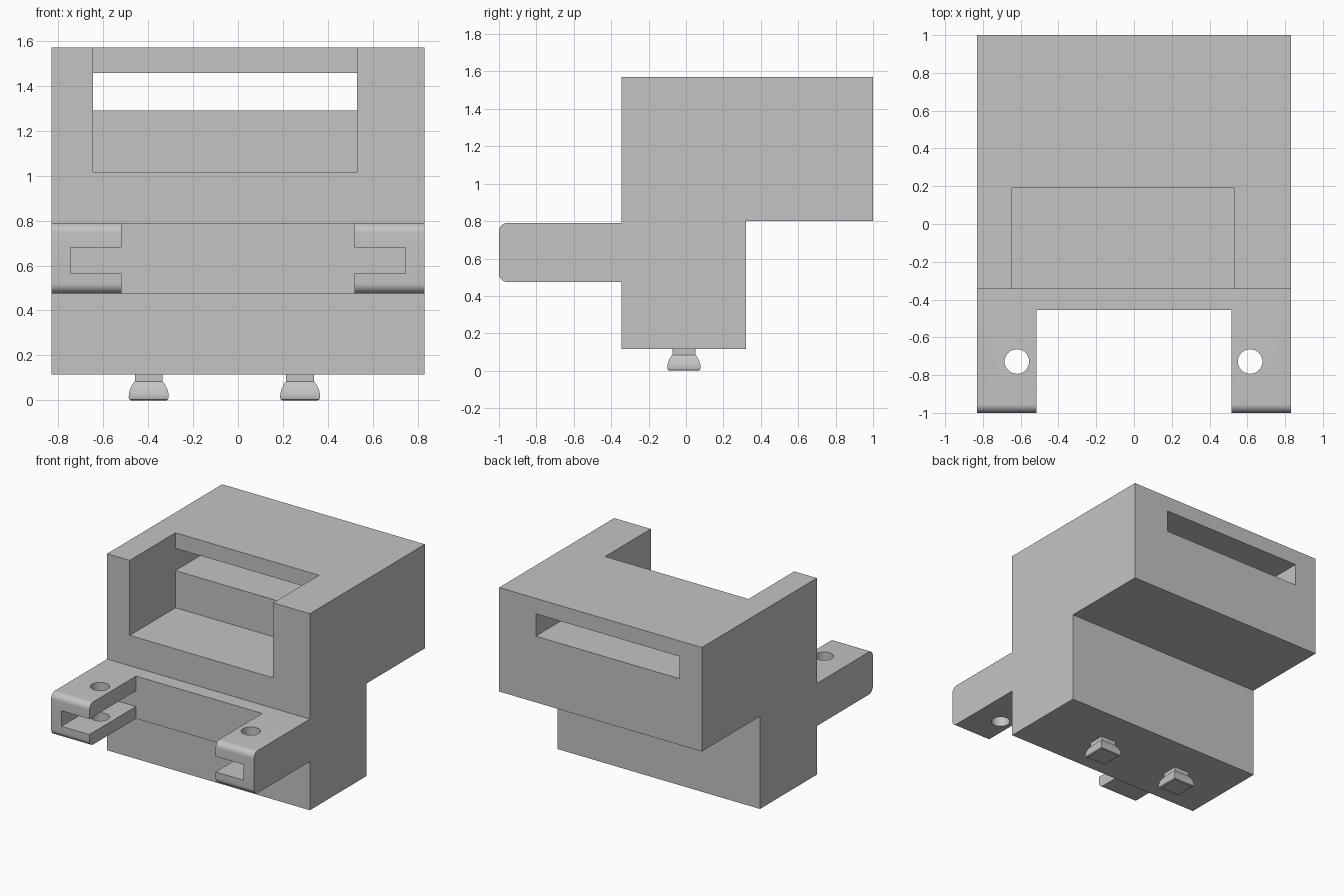
import bpy
import bmesh
from math import pi, sin, cos
from mathutils import Vector, Matrix

cube = bpy.data.objects.get("Cube")
if cube:
    bpy.data.objects.remove(cube, do_unlink=True)

grey = bpy.data.materials.new("plain grey")
grey.use_nodes = True
grey.diffuse_color = (0.55, 0.55, 0.55, 1)
shader = next(n for n in grey.node_tree.nodes if n.type == 'BSDF_PRINCIPLED')
shader.inputs["Base Color"].default_value = grey.diffuse_color


def make_object(name, bm):
    bmesh.ops.recalc_face_normals(bm, faces=bm.faces)
    mesh = bpy.data.meshes.new(name)
    bm.to_mesh(mesh)
    bm.free()
    mesh.materials.append(grey)
    obj = bpy.data.objects.new(name, mesh)
    bpy.context.collection.objects.link(obj)
    return obj


def prism(name, axis, profile, low, high):
    """Extrude a closed profile along x (profile is y, z) or y (profile is x, z)."""
    def place(p, d):
        return Vector((d, *p)) if axis == 'x' else Vector((p[0], d, p[1]))
    bm = bmesh.new()
    face = bm.faces.new([bm.verts.new(place(p, low)) for p in profile])
    out = bmesh.ops.extrude_face_region(bm, geom=[face])
    verts = [g for g in out["geom"] if isinstance(g, bmesh.types.BMVert)]
    bmesh.ops.translate(bm, verts=verts, vec=place((0, 0), high - low))
    return make_object(name, bm)


def cut(target, cutter):
    cutter.hide_render = True
    mod = target.modifiers.new("cut", 'BOOLEAN')
    mod.operation = 'DIFFERENCE'
    mod.solver = 'EXACT'
    mod.object = cutter
    bpy.context.view_layer.objects.active = target
    bpy.ops.object.modifier_apply(modifier=mod.name)
    bpy.data.objects.remove(cutter, do_unlink=True)


def smooth(obj):
    bpy.ops.object.select_all(action='DESELECT')
    obj.select_set(True)
    bpy.context.view_layer.objects.active = obj
    bpy.ops.object.shade_smooth_by_angle(angle=pi / 6)


# Body: one side profile with the overhanging rear and the rounded front arms
front, base, top = -0.345, 0.115, 1.57
arm_low, arm_high, radius, steps = 0.475, 0.79, 0.045, 8
quarter = [pi / 2 * i / steps for i in range(steps + 1)]
nose = [(-1 + radius * (1 - sin(a)), arm_high - radius * (1 - cos(a))) for a in quarter]
nose += [(-1 + radius * (1 - cos(a)), arm_low + radius * (1 - sin(a))) for a in quarter]
profile = [(front, base), (0.32, base), (0.32, 0.8), (1, 0.8), (1, top),
           (front, top), (front, arm_high), *nose, (front, arm_low)]
body = prism("body", 'x', profile, -0.83, 0.83)

# Open front pocket with the slot running out through the back
pocket = [(-0.6, 1.015), (0.19, 1.015), (0.19, 1.29), (1.2, 1.29),
          (1.2, 1.455), (0.19, 1.455), (0.19, 1.8), (-0.6, 1.8)]
cut(body, prism("pocket_cutter", 'x', pocket, -0.645, 0.53))

# Gap between the arms, widened into a slot inside each arm
half = [(0.517, 0.3), (0.517, 0.565), (0.745, 0.565),
        (0.745, 0.68), (0.517, 0.68), (0.517, 0.9)]
gap = half + [(-x, z) for x, z in reversed(half)]
cut(body, prism("gap_cutter", 'y', gap, -1.2, -0.455))

# Upright pin holes through both arms
for x in (-0.62, 0.615):
    bm = bmesh.new()
    bmesh.ops.create_cone(bm, cap_ends=True, segments=48, radius1=0.065, radius2=0.065,
                          depth=1, matrix=Matrix.Translation((x, -0.728, 0.63)))
    cut(body, make_object("hole_cutter", bm))
smooth(body)

# Square feet with curved sides, each on a short square neck
foot_profile = [(0.079, 0), (0.086, 0.005), (0.089, 0.014), (0.088, 0.03), (0.084, 0.047),
                (0.077, 0.063), (0.069, 0.076), (0.062, 0.085), (0.062, 0.125)]
for name, x in (("right_foot", -0.397), ("left_foot", 0.276)):
    bm = bmesh.new()
    rings = [[bm.verts.new((x + w * sx, -0.011 + w * sy, z))
              for sx, sy in ((-1, -1), (1, -1), (1, 1), (-1, 1))] for w, z in foot_profile]
    for lower, upper in zip(rings, rings[1:]):
        for i in range(4):
            j = (i + 1) % 4
            bm.faces.new((lower[i], lower[j], upper[j], upper[i]))
    bm.faces.new(rings[0])
    bm.faces.new(rings[-1])
    smooth(make_object(name, bm))
